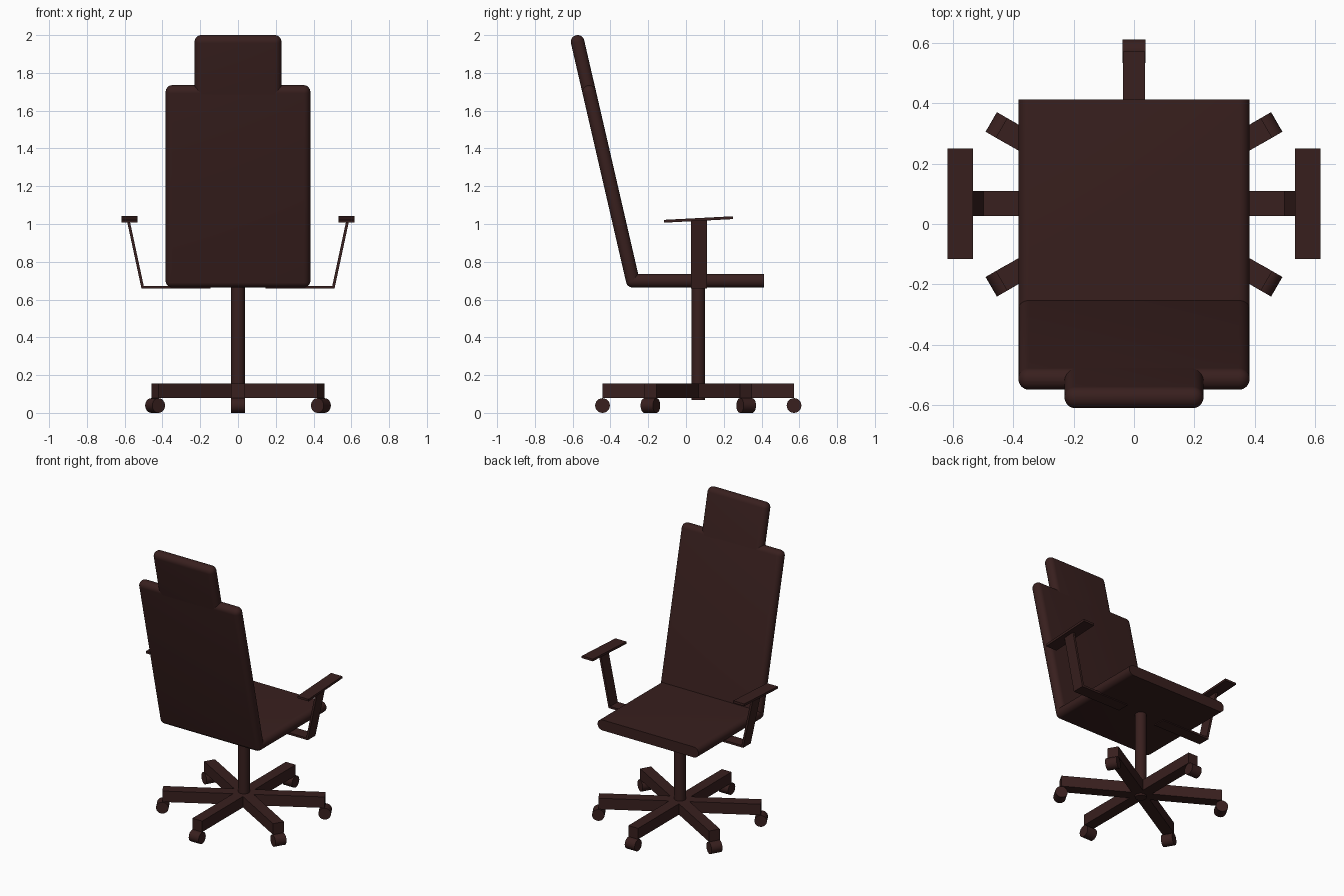
import bpy, bmesh, math
from mathutils import Matrix, Vector

if "Cube" in bpy.data.objects:
    bpy.data.objects.remove(bpy.data.objects["Cube"])

mat = bpy.data.materials.new("dark_brown")
mat.diffuse_color = (0.04, 0.014, 0.013, 1)
mat.use_nodes = True
mat.node_tree.nodes["Principled BSDF"].inputs["Base Color"].default_value = mat.diffuse_color
CY = 0.065                      # y of the column axis
R = 0.036                       # half thickness of the padding


def finish(name, bm, matrix=None, smooth=False):
    if matrix is not None:
        bmesh.ops.transform(bm, matrix=matrix, verts=bm.verts)
    bmesh.ops.recalc_face_normals(bm, faces=bm.faces)
    me = bpy.data.meshes.new(name)
    bm.to_mesh(me)
    bm.free()
    ob = bpy.data.objects.new(name, me)
    bpy.context.collection.objects.link(ob)
    me.materials.append(mat)
    if smooth:
        bpy.ops.object.select_all(action='DESELECT')
        ob.select_set(True)
        bpy.context.view_layer.objects.active = ob
        bpy.ops.object.shade_smooth_by_angle(angle=math.radians(35))
    return ob


def box_bm(lo, hi):
    lo, hi = Vector(lo), Vector(hi)
    bm = bmesh.new()
    bmesh.ops.create_cube(bm, size=1, matrix=Matrix.Translation((lo + hi) / 2)
                          @ Matrix.Diagonal((hi - lo).to_4d()))
    return bm


def box(name, lo, hi, matrix=None):
    return finish(name, box_bm(lo, hi), matrix)


def cushion(name, lo, hi, is_flat=lambda v: False, matrix=None):
    """Slab with fully rounded rims, except on the end picked by is_flat."""
    bm = box_bm(lo, hi)
    edges = [e for e in bm.edges if not all(is_flat(v.co) for v in e.verts)]
    bmesh.ops.bevel(bm, geom=edges, offset=0.0352, segments=8, profile=0.5,
                    affect='EDGES')
    return finish(name, bm, matrix, True)


def cylinder(name, r, length, matrix, sides):
    bm = bmesh.new()
    bmesh.ops.create_cone(bm, cap_ends=True, segments=sides, radius1=r,
                          radius2=r, depth=length)
    return finish(name, bm, matrix, True)


# Seat: rounded sides and rear, flat free end
cushion("seat", (-0.383, -0.282 - R, 0.70 - R), (0.383, 0.412, 0.70 + R),
        lambda v: v.y > 0.41)

# Reclined backrest and headrest
tilt = Matrix.Translation((0, -0.282, 0.70)) @ Matrix.Rotation(math.radians(13), 4, 'X')
cushion("backrest", (-0.383, -R, -R), (0.383, R, 1.061), matrix=tilt)
cushion("headrest", (-0.23, -R, 1.02), (0.23, R, 1.333),
        lambda v: v.z < 1.03, tilt)

# Column
cylinder("column", 0.036, 0.60, Matrix.Translation((0, CY, 0.368)), 32)

# Six base arms with casters
for i in range(6):
    spin = Matrix.Translation((0, CY, 0)) @ Matrix.Rotation(math.radians(30 + 60 * i), 4, 'Z')
    box(f"base_arm_{i + 1}", (0, -0.037, 0.08), (0.507, 0.037, 0.155), spin)
    cylinder(f"caster_{i + 1}", 0.039, 0.075, spin @ Matrix.Translation((0.507, 0, 0.039))
             @ Matrix.Rotation(math.pi / 2, 4, 'X'), 24)

# Armrests: bent flat bracket and tilted pad on each side
profile = [(0.145, 0.658), (0.511, 0.658), (0.589, 1.022),
           (0.574, 1.022), (0.499, 0.672), (0.145, 0.672)]
for side, s in (("left", -1), ("right", 1)):
    bm = bmesh.new()
    face = bm.faces.new([bm.verts.new((s * x, 0.027, z)) for x, z in profile])
    ext = bmesh.ops.extrude_face_region(bm, geom=[face])["geom"]
    bmesh.ops.translate(bm, vec=(0, 0.083, 0),
                        verts=[g for g in ext if isinstance(g, bmesh.types.BMVert)])
    if not any(f.calc_center_median().y < 0.028 for f in bm.faces):
        bm.faces.new([v for v in bm.verts if v.co.y < 0.03])
    finish(f"arm_bracket_{side}", bm)
    pad = Matrix.Translation((s * 0.575, 0.067, 1.024)) @ Matrix.Rotation(math.radians(3), 4, 'X')
    box(f"arm_pad_{side}", (-0.042, -0.183, -0.0075), (0.042, 0.183, 0.0075), pad)
